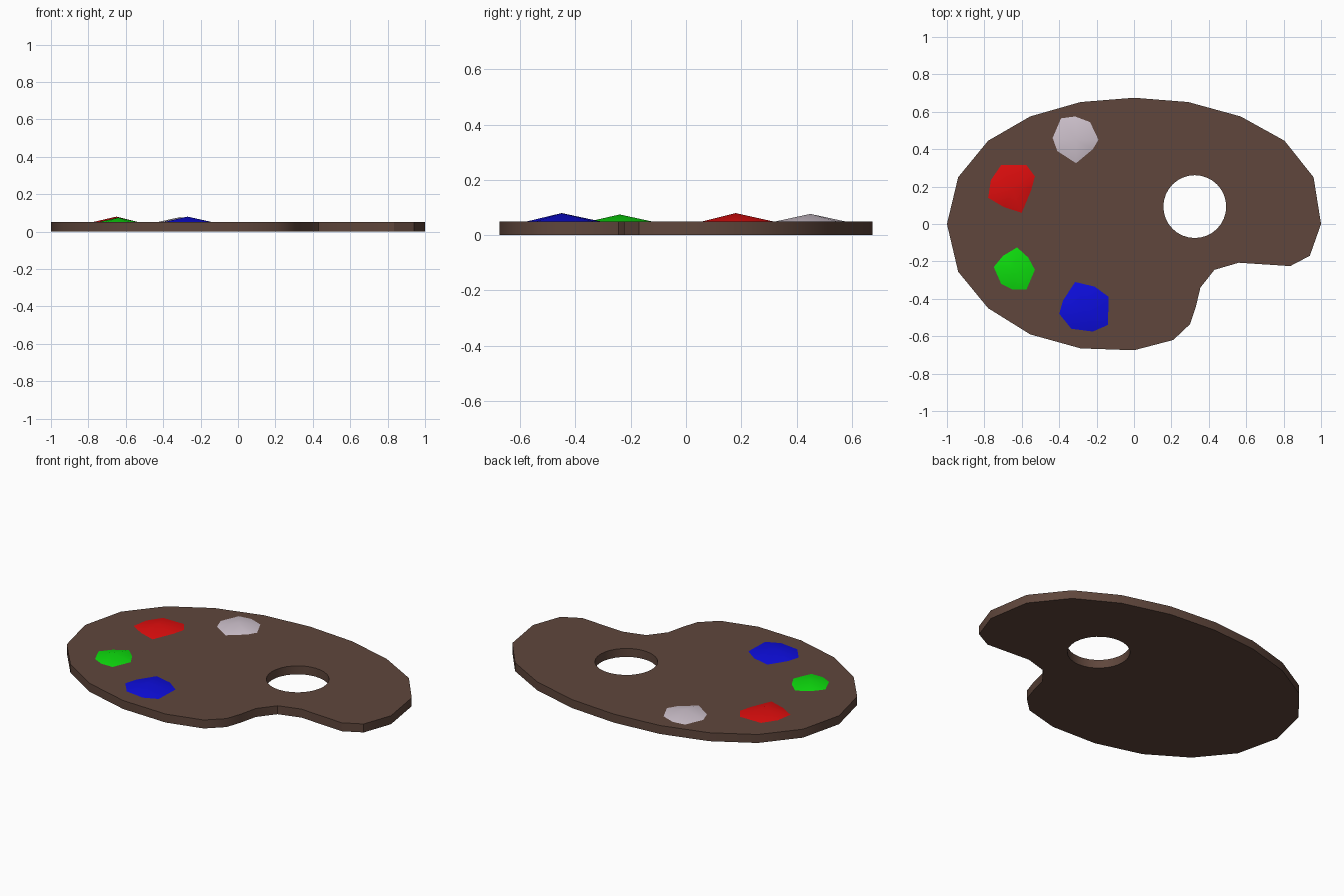
import bpy, bmesh, math

if "Cube" in bpy.data.objects:
    bpy.data.objects.remove(bpy.data.objects["Cube"])

BOARD_TOP = 0.05


def material(name, rgb):
    m = bpy.data.materials.new(name)
    m.diffuse_color = (*rgb, 1)
    m.use_nodes = True
    m.node_tree.nodes["Principled BSDF"].inputs["Base Color"].default_value = m.diffuse_color
    return m


def finish(bm, name, mat):
    """Turn a bmesh into a coloured object with sharp corners kept."""
    me = bpy.data.meshes.new(name)
    bm.to_mesh(me)
    bm.free()
    me.materials.append(mat)
    ob = bpy.data.objects.new(name, me)
    bpy.context.collection.objects.link(ob)
    bpy.ops.object.select_all(action='DESELECT')
    ob.select_set(True)
    bpy.context.view_layer.objects.active = ob
    bpy.ops.object.shade_smooth_by_angle(angle=math.radians(30))
    return ob


def loop(bm, pts, z):
    vs = [bm.verts.new((x, y, z)) for x, y in pts]
    return vs, [bm.edges.new((vs[i - 1], vs[i])) for i in range(len(vs))]


# Wooden board: outline and thumb hole filled, then extruded upwards
outline = [(-1, 0), (-.94, -.255), (-.78, -.45), (-.555, -.59), (-.285, -.665),
           (0, -.675), (.21, -.62), (.30, -.535), (.33, -.445), (.355, -.34),
           (.43, -.245), (.56, -.207), (.835, -.225), (.94, -.17), (1, 0),
           (.96, .25), (.805, .445), (.57, .575), (.29, .652), (0, .675),
           (-.285, .652), (-.555, .575), (-.78, .445), (-.94, .25)]
hole = [(.325 + .168 * math.cos(math.tau * i / 32), .093 + .168 * math.sin(math.tau * i / 32))
        for i in range(32)]
bm = bmesh.new()
edges = loop(bm, outline, 0)[1] + loop(bm, hole, 0)[1]
bmesh.ops.triangle_fill(bm, use_beauty=True, edges=edges)
ext = bmesh.ops.extrude_face_region(bm, geom=bm.faces[:], use_keep_orig=True)
bmesh.ops.translate(bm, vec=(0, 0, BOARD_TOP),
                    verts=[g for g in ext['geom'] if isinstance(g, bmesh.types.BMVert)])
bmesh.ops.recalc_face_normals(bm, faces=bm.faces[:])
finish(bm, "palette_board", material("wood brown", (.115, .062, .045)))


# Paint dabs: irregular outlines rising to a low peak
def dab(name, rgb, peak, pts):
    bm = bmesh.new()
    rim = loop(bm, pts, BOARD_TOP)[0]
    top = bm.verts.new(peak)
    for i in range(len(rim)):
        bm.faces.new((rim[i], rim[i - 1], top))  # points run clockwise
    finish(bm, name + "_paint_dab", material(name + " paint", rgb))


dab("white", (.62, .54, .61), (-.31, .45, .077),
    [(-.39, .565), (-.315, .575), (-.235, .545), (-.19, .45),
     (-.22, .40), (-.31, .325), (-.41, .39), (-.435, .46)])
dab("red", (.72, .004, .004), (-.65, .18, .08),
    [(-.71, .315), (-.575, .315), (-.53, .255), (-.55, .18),
     (-.60, .06), (-.695, .09), (-.78, .14), (-.765, .235)])
dab("green", (.004, .72, .004), (-.64, -.24, .075),
    [(-.625, -.125), (-.565, -.18), (-.53, -.245), (-.575, -.35),
     (-.65, -.35), (-.71, -.32), (-.75, -.23), (-.70, -.17)])
dab("blue", (.004, .004, .72), (-.27, -.45, .08),
    [(-.315, -.31), (-.21, -.335), (-.135, -.39), (-.14, -.54),
     (-.22, -.575), (-.335, -.56), (-.40, -.48), (-.38, -.41)])
